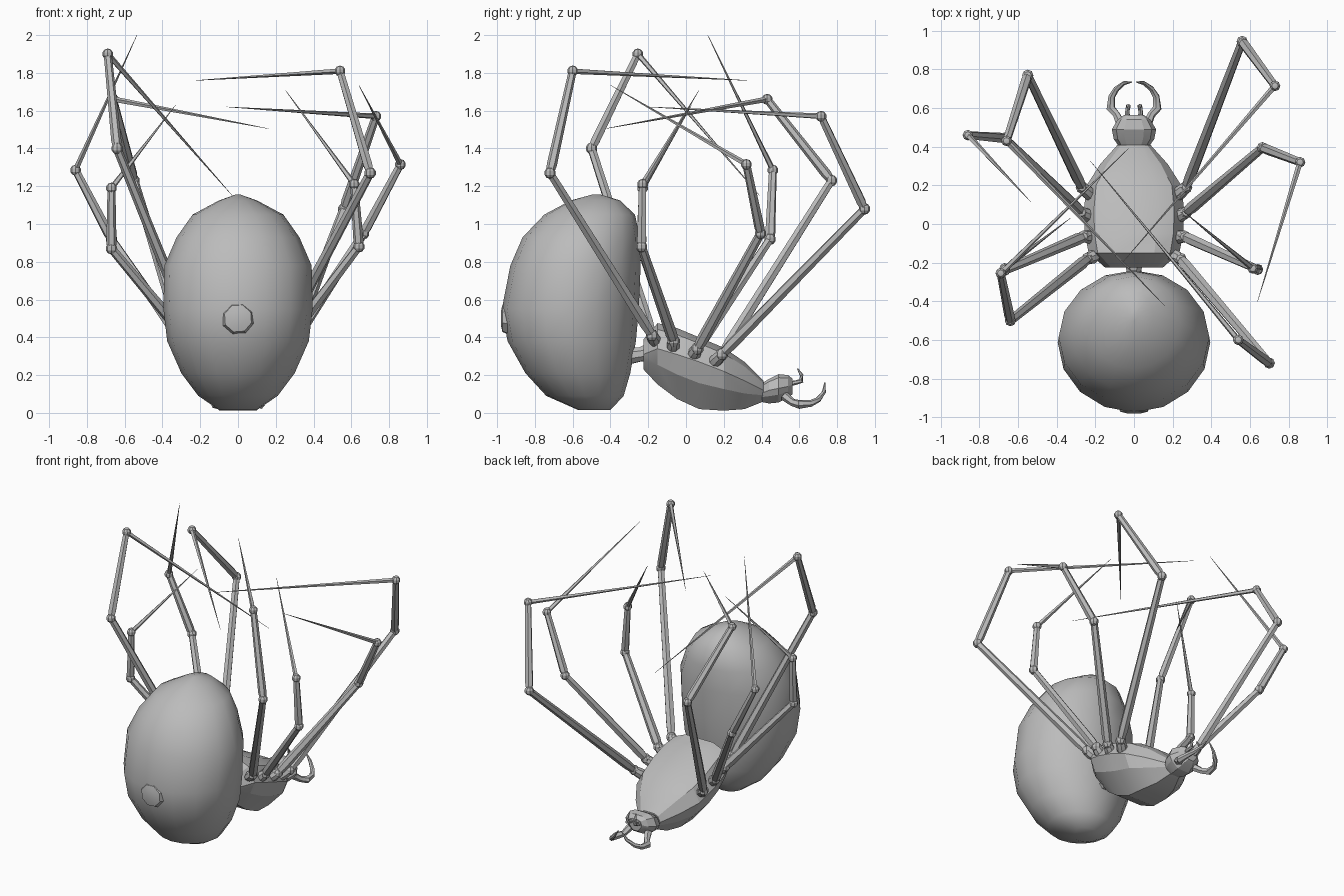
import bpy, bmesh, math
from mathutils import Vector

grey = bpy.data.materials.new("grey")
grey.diffuse_color = (0.5, 0.5, 0.5, 1)


def finish(name, bm, angle=30):
    bmesh.ops.recalc_face_normals(bm, faces=bm.faces)
    mesh = bpy.data.meshes.new(name)
    bm.to_mesh(mesh)
    bm.free()
    ob = bpy.data.objects.new(name, mesh)
    mesh.materials.append(grey)
    bpy.context.collection.objects.link(ob)
    if angle:
        bpy.ops.object.select_all(action='DESELECT')
        ob.select_set(True)
        bpy.context.view_layer.objects.active = ob
        bpy.ops.object.shade_smooth_by_angle(angle=math.radians(angle))
    return ob


def loft(bm, rings):
    """Skin a list of equal point rings and cap both ends."""
    loops = [[bm.verts.new(p) for p in ring] for ring in rings]
    n = len(loops[0])
    for a, b in zip(loops, loops[1:]):
        for i in range(n):
            j = (i + 1) % n
            bm.faces.new((a[i], a[j], b[j], b[i]))
    bm.faces.new(loops[0])
    bm.faces.new(loops[-1])


def tube(bm, points, radii, sides=6):
    """Tapered tube along a path."""
    pts = [Vector(p) for p in points]
    rings = []
    ref = Vector((0.31, 0.2, 0.93))
    for i, p in enumerate(pts):
        d = (pts[min(i + 1, len(pts) - 1)] - pts[max(i - 1, 0)]).normalized()
        u = d.cross(ref if abs(d.dot(ref)) < 0.95 else Vector((1, 0, 0))).normalized()
        v = d.cross(u)
        rings.append([p + radii[i] * (u * math.cos(t) + v * math.sin(t))
                      for t in (2 * math.pi * k / sides for k in range(sides))])
    loft(bm, rings)


def knob(bm, p, r):
    new = bmesh.ops.create_uvsphere(bm, u_segments=8, v_segments=5, radius=r)['verts']
    bmesh.ops.translate(bm, verts=new, vec=p)


# Abdomen: oval slices (height, half width, back y, front y)
slices = [(0.015, 0.10, -0.57, -0.40), (0.09, 0.21, -0.74, -0.33), (0.21, 0.30, -0.85, -0.295),
          (0.38, 0.375, -0.945, -0.265), (0.55, 0.395, -0.975, -0.25), (0.78, 0.39, -0.93, -0.24),
          (0.93, 0.325, -0.865, -0.245), (1.05, 0.24, -0.75, -0.27), (1.125, 0.10, -0.61, -0.35),
          (1.155, 0.015, -0.50, -0.45)]
bm = bmesh.new()
loft(bm, [[(w * math.cos(t), (b + f) / 2 + (f - b) / 2 * math.sin(t), z)
           for t in (math.pi * k / 8 for k in range(16))] for z, w, b, f in slices])
finish("abdomen", bm, 50)

# Spinneret and waist
bm = bmesh.new()
tube(bm, [(0, -0.94, 0.5), (0, -0.972, 0.5), (0, -0.98, 0.5)], [0.09, 0.075, 0.04], 8)
finish("spinneret", bm)
bm = bmesh.new()
tube(bm, [(0, -0.32, 0.30), (0, -0.24, 0.31), (0, -0.18, 0.32)], [0.05, 0.04, 0.06], 8)
finish("waist", bm)


def body_ring(y, w, bottom, rim, top):
    """Cross-section with a wide rim, domed back and keeled belly."""
    half = [(0.45, top), (0.8, top - 0.25 * (top - rim)), (1.0, rim),
            (0.85, rim + 0.45 * (bottom - rim)), (0.4, bottom)]
    return ([(w * x, y, z) for x, z in half] +
            [(-w * x, y, z) for x, z in reversed(half)])


# Thorax: sections from back to front
bm = bmesh.new()
loft(bm, [body_ring(*s) for s in (
    (-0.225, 0.15, 0.23, 0.31, 0.39), (-0.15, 0.235, 0.15, 0.34, 0.475),
    (-0.05, 0.255, 0.075, 0.31, 0.45), (0.07, 0.26, 0.02, 0.27, 0.40),
    (0.20, 0.245, 0.012, 0.22, 0.345), (0.31, 0.175, 0.02, 0.17, 0.27),
    (0.41, 0.085, 0.06, 0.12, 0.17))])
finish("thorax", bm, 20)

# Head
bm = bmesh.new()
loft(bm, [body_ring(*s) for s in (
    (0.39, 0.07, 0.06, 0.10, 0.15), (0.44, 0.105, 0.05, 0.12, 0.18),
    (0.49, 0.115, 0.055, 0.13, 0.205), (0.54, 0.085, 0.08, 0.14, 0.20),
    (0.565, 0.05, 0.10, 0.15, 0.18))])
finish("head", bm, 20)

# Fangs and feelers, mirrored
for side, s in (("left", -1), ("right", 1)):
    bm = bmesh.new()
    tube(bm, [(s * x, y, z) for x, y, z in (
        (0.07, 0.52, 0.09), (0.09, 0.565, 0.055), (0.12, 0.60, 0.045), (0.115, 0.66, 0.05),
        (0.09, 0.70, 0.07), (0.05, 0.73, 0.11), (0.012, 0.735, 0.16))],
        [0.025, 0.02, 0.024, 0.018, 0.015, 0.011, 0.003])
    finish(side + "_fang", bm, 40)
    bm = bmesh.new()
    tube(bm, [(s * x, y, z) for x, y, z in (
        (0.03, 0.53, 0.15), (0.035, 0.58, 0.16), (0.03, 0.61, 0.17), (0.03, 0.612, 0.20),
        (0.025, 0.59, 0.235))], [0.015, 0.012, 0.014, 0.01, 0.003])
    finish(side + "_feeler", bm, 40)

# Legs: lower knee, upper knee and tip of each, front to back
legs = {
    "right": [((0.56, 0.945, 1.08), (0.73, 0.715, 1.57), (-0.06, -0.20, 1.62)),
              ((0.665, 0.395, 0.95), (0.86, 0.32, 1.315), (0.64, -0.40, 1.735)),
              ((0.64, -0.235, 0.88), (0.615, -0.23, 1.21), (0.25, 0.07, 1.71)),
              ((0.70, -0.72, 1.27), (0.54, -0.60, 1.81), (-0.225, 0.325, 1.76))],
    "left": [((-0.55, 0.77, 1.23), (-0.66, 0.43, 1.66), (0.16, -0.425, 1.505)),
             ((-0.67, 0.445, 0.92), (-0.86, 0.46, 1.285), (-0.535, 0.115, 2.0)),
             ((-0.67, -0.24, 0.87), (-0.67, -0.23, 1.19), (-0.33, 0.03, 1.63)),
             ((-0.64, -0.50, 1.40), (-0.69, -0.255, 1.90), (-0.03, 0.39, 1.15))]}
hips = [((0.20, 0.13, 0.25), (0.27, 0.19, 0.31)), ((0.21, 0.03, 0.29), (0.27, 0.06, 0.34)),
        ((0.21, -0.07, 0.33), (0.26, -0.065, 0.38)), ((0.19, -0.16, 0.37), (0.24, -0.18, 0.41))]
for side, s in (("left", -1), ("right", 1)):
    for i, (low, high, tip) in enumerate(legs[side]):
        root, hip = (Vector((s * p[0], p[1], p[2])) for p in hips[i])
        low, high, tip = Vector(low), Vector(high), Vector(tip)
        bm = bmesh.new()
        tube(bm, [root, root.lerp(hip, 0.5), hip], [0.026, 0.036, 0.03], 8)
        tube(bm, [hip, hip.lerp(low, 0.07), low], [0.024, 0.031, 0.023])
        tube(bm, [low, low.lerp(high, 0.08), high], [0.02, 0.027, 0.021])
        tube(bm, [high, high.lerp(tip, 0.04), tip], [0.016, 0.015, 0.001], 5)
        knob(bm, hip, 0.034)
        knob(bm, low, 0.031)
        knob(bm, high, 0.029)
        finish(f"{side}_leg_{i + 1}", bm, 30)
